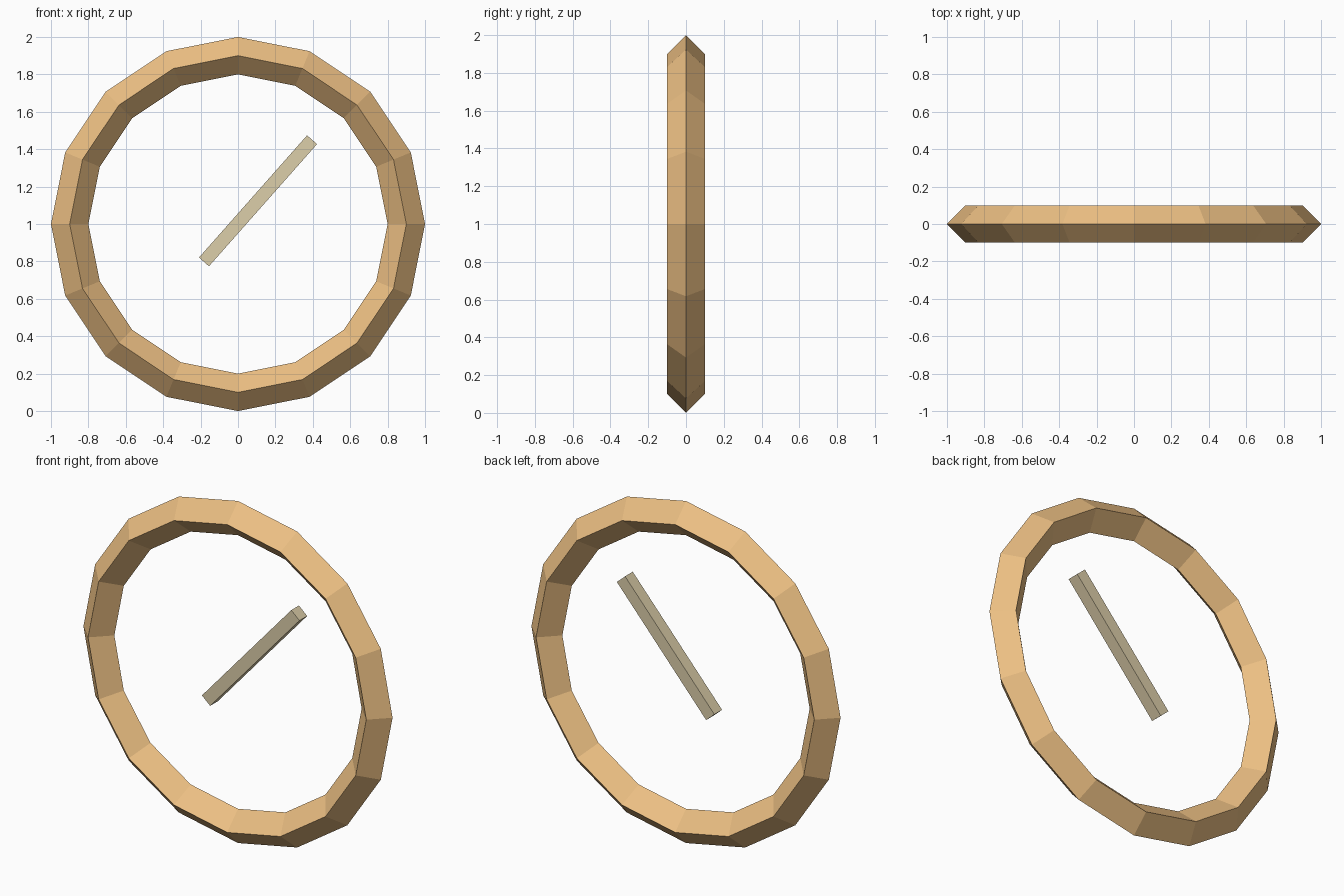
import bpy
from math import radians

if "Cube" in bpy.data.objects:
    bpy.data.objects.remove(bpy.data.objects["Cube"])


def paint(obj, name, color):
    mat = bpy.data.materials.new(name)
    mat.diffuse_color = color
    mat.use_nodes = True
    mat.node_tree.nodes["Principled BSDF"].inputs["Base Color"].default_value = mat.diffuse_color
    obj.data.materials.append(mat)


# Ring: 16-sided hoop with a diamond cross-section, standing upright
bpy.ops.mesh.primitive_torus_add(
    major_segments=16, minor_segments=4, major_radius=0.9, minor_radius=0.1,
    location=(0, 0, 1), rotation=(radians(90), 0, 0))
ring = bpy.context.object
ring.name = "ring"
paint(ring, "orange_wood", (0.85, 0.53, 0.23, 1))

# Bar: slim square stick floating tilted inside the ring
bpy.ops.mesh.primitive_cube_add(
    size=1, location=(0.107, 0, 1.124), rotation=(0, radians(-48.5), 0))
bar = bpy.context.object
bar.name = "bar"
bar.scale = (0.872, 0.071, 0.071)
paint(bar, "pale_wood", (0.72, 0.62, 0.40, 1))
